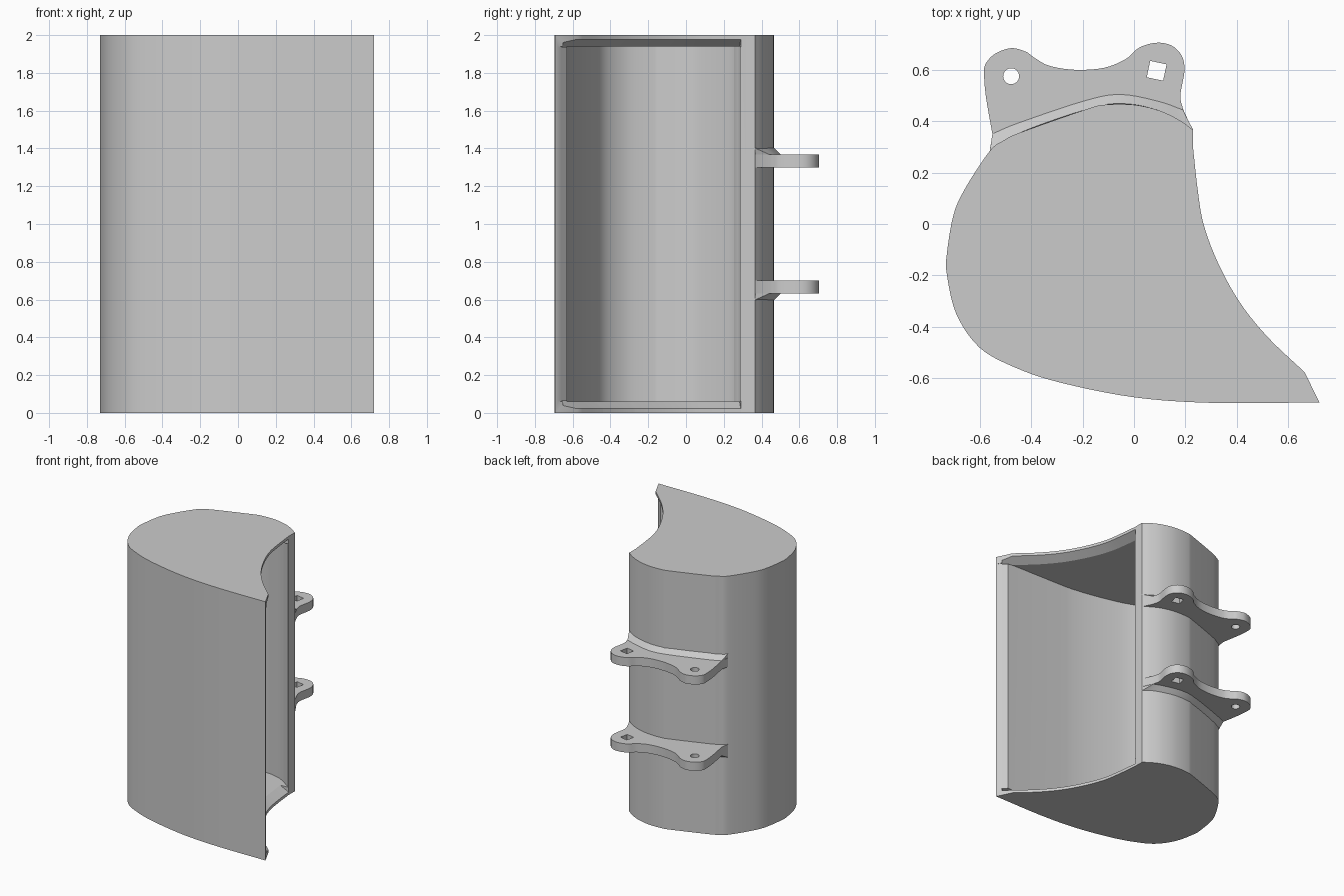
import bpy, bmesh, math
from mathutils import Vector

if "Cube" in bpy.data.objects:
    bpy.data.objects.remove(bpy.data.objects["Cube"])

grey = bpy.data.materials.new("steel_grey")
grey.use_nodes = True
grey.diffuse_color = (0.6, 0.6, 0.6, 1)
grey.node_tree.nodes["Principled BSDF"].inputs["Base Color"].default_value = (0.6, 0.6, 0.6, 1)


def smooth(points, steps=5):
    """Catmull-Rom curve through the points."""
    p = [Vector(q) for q in points]
    p = [2 * p[0] - p[1]] + p + [2 * p[-1] - p[-2]]
    out = []
    for a, b, c, d in zip(p, p[1:], p[2:], p[3:]):
        for i in range(steps):
            t = i / steps
            out.append(0.5 * (2 * b + (c - a) * t + (2 * a - 5 * b + 4 * c - d) * t * t
                              + (3 * b - a - 3 * c + d) * t ** 3))
    return out + [p[-2]]


def offset(path, dist):
    """Shift a path to the right of its direction of travel."""
    out = []
    for i, p in enumerate(path):
        d = (path[min(i + 1, len(path) - 1)] - path[max(i - 1, 0)]).normalized()
        out.append(p + Vector((d.y, -d.x)) * dist)
    return out


def loft(name, rings):
    """Closed solid through rings of equal length, capped at both ends."""
    bm = bmesh.new()
    vs = [[bm.verts.new(v) for v in r] for r in rings]
    n = len(rings[0])
    for a, b in zip(vs, vs[1:]):
        for i in range(n):
            j = (i + 1) % n
            bm.faces.new((a[i], a[j], b[j], b[i]))
    bm.faces.new(vs[0][::-1])
    bm.faces.new(vs[-1])
    bmesh.ops.recalc_face_normals(bm, faces=bm.faces)
    me = bpy.data.meshes.new(name)
    bm.to_mesh(me)
    bm.free()
    me.materials.append(grey)
    ob = bpy.data.objects.new(name, me)
    bpy.context.collection.objects.link(ob)
    return ob


def prism(name, outline, z0, z1):
    return loft(name, [[(p[0], p[1], z) for p in outline] for z in (z0, z1)])


def strip(name, corners):
    """Sweep a triangle along three matching (path, height) edges."""
    return loft(name, [[(p.x, p.y, z) for p, z in zip(ps, [c[1] for c in corners])]
                       for ps in zip(*[c[0] for c in corners])])


def cut(ob, cutters):
    for c in cutters:
        c.hide_render = True
        m = ob.modifiers.new("cut", "BOOLEAN")
        m.operation, m.solver, m.object = "DIFFERENCE", "EXACT", c
    bpy.context.view_layer.update()
    me = bpy.data.meshes.new_from_object(ob.evaluated_get(bpy.context.evaluated_depsgraph_get()))
    ob.modifiers.clear()
    ob.data = me
    for c in cutters:
        bpy.data.objects.remove(c)


def finish(ob):
    bpy.ops.object.select_all(action="DESELECT")
    ob.select_set(True)
    bpy.context.view_layer.objects.active = ob
    bpy.ops.object.shade_smooth_by_angle(angle=math.radians(25))


# Bucket outline: floor and back from the lip round to the upper rim, then the mouth
skin = smooth([(0.72, -0.693), (0.31, -0.695), (0, -0.673), (-0.29, -0.615), (-0.465, -0.556),
               (-0.6, -0.48), (-0.69, -0.35), (-0.727, -0.195), (-0.727, -0.117), (-0.7, 0.04),
               (-0.65, 0.148), (-0.56, 0.284), (-0.51, 0.322), (-0.445, 0.354), (-0.19, 0.444),
               (-0.115, 0.463), (0, 0.463), (0.1, 0.44), (0.177, 0.403), (0.23, 0.365)])
mouth = smooth([(0.23, 0.29), (0.247, 0.136), (0.27, 0), (0.325, -0.148), (0.41, -0.303),
                (0.52, -0.44), (0.663, -0.576)])
bucket = prism("bucket_shell", skin + mouth, 0, 2)

# Hollow with a sharpened lip, and tapered side-plate edges along the mouth
inner = [p for p in offset(skin, 0.065) if p.x < 0.18]
hollow = [(0.9, -0.6), (0.8, -0.74), (0.72, -0.686), (0.66, -0.63)] + inner + [(0.23, 0.285), (0.9, 0.285)]
cutters = [prism("hollow_cutter", hollow, 0.06, 1.94)]
path = mouth + [Vector((0.72, -0.63))]
inside, outside = offset(path, 0.07), offset(path, -0.035)
for z, s in ((0, 1), (2, -1)):
    cutters.append(strip("edge_cutter", [(inside, z + s * 0.062), (outside, z + s * 0.002),
                                         (outside, z + s * 0.065)]))
cut(bucket, cutters)
finish(bucket)

# Mounting ears: plates with a round and a square pin hole
ear_edge = smooth([(0.19, 0.447), (0.18, 0.5), (0.196, 0.595), (0.185, 0.654), (0.146, 0.693),
                   (0.088, 0.704), (0.02, 0.685), (-0.03, 0.642), (-0.115, 0.607), (-0.23, 0.599),
                   (-0.33, 0.615), (-0.387, 0.646), (-0.42, 0.669), (-0.477, 0.683), (-0.54, 0.661),
                   (-0.578, 0.619), (-0.582, 0.572), (-0.574, 0.486), (-0.55, 0.35)])
root = [(-0.56, 0.286), (-0.5, 0.3), (-0.15, 0.43), (0.08, 0.42), (0.228, 0.365)]


def ring(x, y, r, sides, turn):
    return [(x + r * math.cos(turn + math.tau * i / sides),
             y + r * math.sin(turn + math.tau * i / sides)) for i in range(sides)]


# Weld fillet between each ear and the shell, on the outward side
seam = smooth([(-0.56, 0.284), (-0.445, 0.354), (-0.19, 0.444), (-0.05, 0.468), (0.1, 0.44), (0.23, 0.365)])
toe = smooth([(-0.55, 0.35), (-0.45, 0.392), (-0.19, 0.479), (-0.05, 0.503), (0.1, 0.475), (0.19, 0.443)])
buried = [p - Vector((0, 0.02)) for p in seam]

for side, s in (("upper", 1), ("lower", -1)):
    ear = prism(side + "_ear", ear_edge + root, 1 + s * 0.3, 1 + s * 0.367)
    cut(ear, [prism("pin_cutter", ring(-0.477, 0.574, 0.031, 24, 0), 0, 2),
              prism("square_cutter", ring(0.088, 0.595, 0.046, 4, math.radians(33)), 0, 2)])
    finish(ear)
    weld = strip(side + "_weld", [(seam, 1 + s * 0.402), (toe, 1 + s * 0.367), (buried, 1 + s * 0.35)])
    finish(weld)
